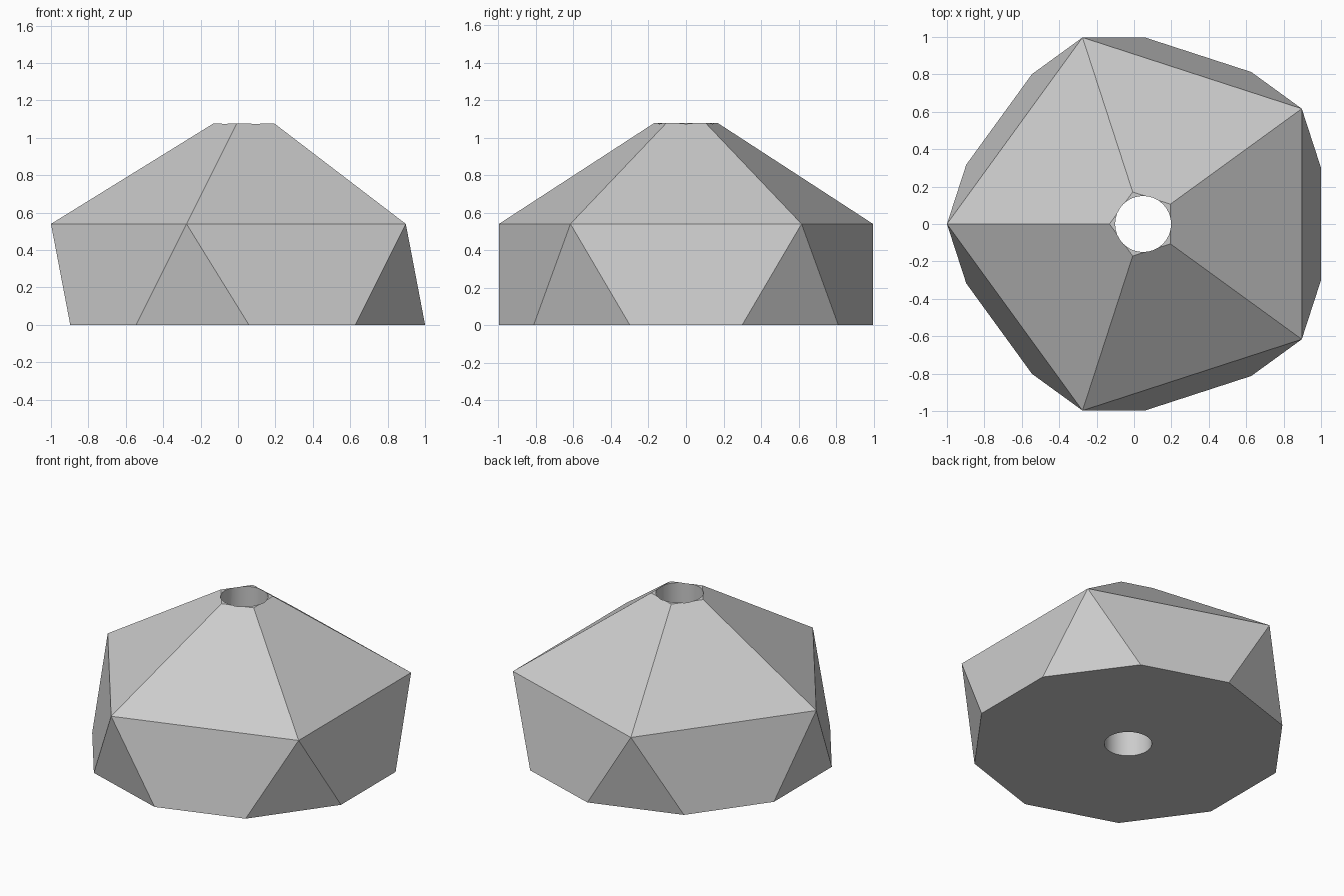
import bpy, bmesh, math
from mathutils import Vector

old = bpy.data.objects.get("Cube")
if old:
    bpy.data.objects.remove(old, do_unlink=True)

RING_R = 1.0487          # radius of the five-cornered shoulder ring
RING_Z = 0.54            # its height above the floor
TOP_R = 0.18             # radius of the flat cut at the summit
HOLE_R = 0.15
AXIS_X = 0.0487          # the axis sits off centre so the bounds are centred

grey = bpy.data.materials.new("light grey")
grey.use_nodes = True
colour = (0.6, 0.6, 0.6, 1)
grey.diffuse_color = colour
grey.node_tree.nodes["Principled BSDF"].inputs["Base Color"].default_value = colour


def ring_point(degrees, z):
    a = math.radians(degrees)
    return Vector((RING_R * math.cos(a), RING_R * math.sin(a), z))


def make_object(name, bm):
    mesh = bpy.data.meshes.new(name)
    bm.to_mesh(mesh)
    bm.free()
    mesh.materials.append(grey)
    obj = bpy.data.objects.new(name, mesh)
    obj.location.x = AXIS_X
    bpy.context.collection.objects.link(obj)
    return obj


# Body: upper half of an icosahedron, cut flat at the floor and the summit
apex = Vector((0, 0, RING_Z + RING_R * (math.sqrt(5) - 1) / 2))
bm = bmesh.new()
for k in range(5):
    angle = 36 + 72 * k
    shoulder = ring_point(angle, RING_Z)
    bm.verts.new(shoulder)
    bm.verts.new(apex.lerp(shoulder, TOP_R / RING_R))
    for side in (-36, 36):
        below = ring_point(angle + side, RING_Z - RING_R)
        bm.verts.new(shoulder.lerp(below, RING_Z / RING_R))
bmesh.ops.convex_hull(bm, input=bm.verts[:])
bmesh.ops.dissolve_limit(bm, angle_limit=math.radians(1),
                         verts=bm.verts[:], edges=bm.edges[:])
bmesh.ops.recalc_face_normals(bm, faces=bm.faces[:])
body = make_object("faceted_body", bm)

# Round hole straight through the axis
bm = bmesh.new()
bmesh.ops.create_cone(bm, cap_ends=True, segments=32,
                      radius1=HOLE_R, radius2=HOLE_R, depth=4)
cutter = make_object("hole_cutter", bm)
cutter.hide_render = True

bpy.context.view_layer.update()
hole = body.modifiers.new("hole", "BOOLEAN")
hole.operation = "DIFFERENCE"
hole.solver = "EXACT"
hole.object = cutter

for obj in bpy.context.selected_objects:
    obj.select_set(False)
body.select_set(True)
bpy.context.view_layer.objects.active = body
bpy.ops.object.modifier_apply(modifier=hole.name)
bpy.data.objects.remove(cutter, do_unlink=True)

# Rounded hole wall, crisp facets
bpy.ops.object.shade_smooth_by_angle(angle=math.radians(20))
